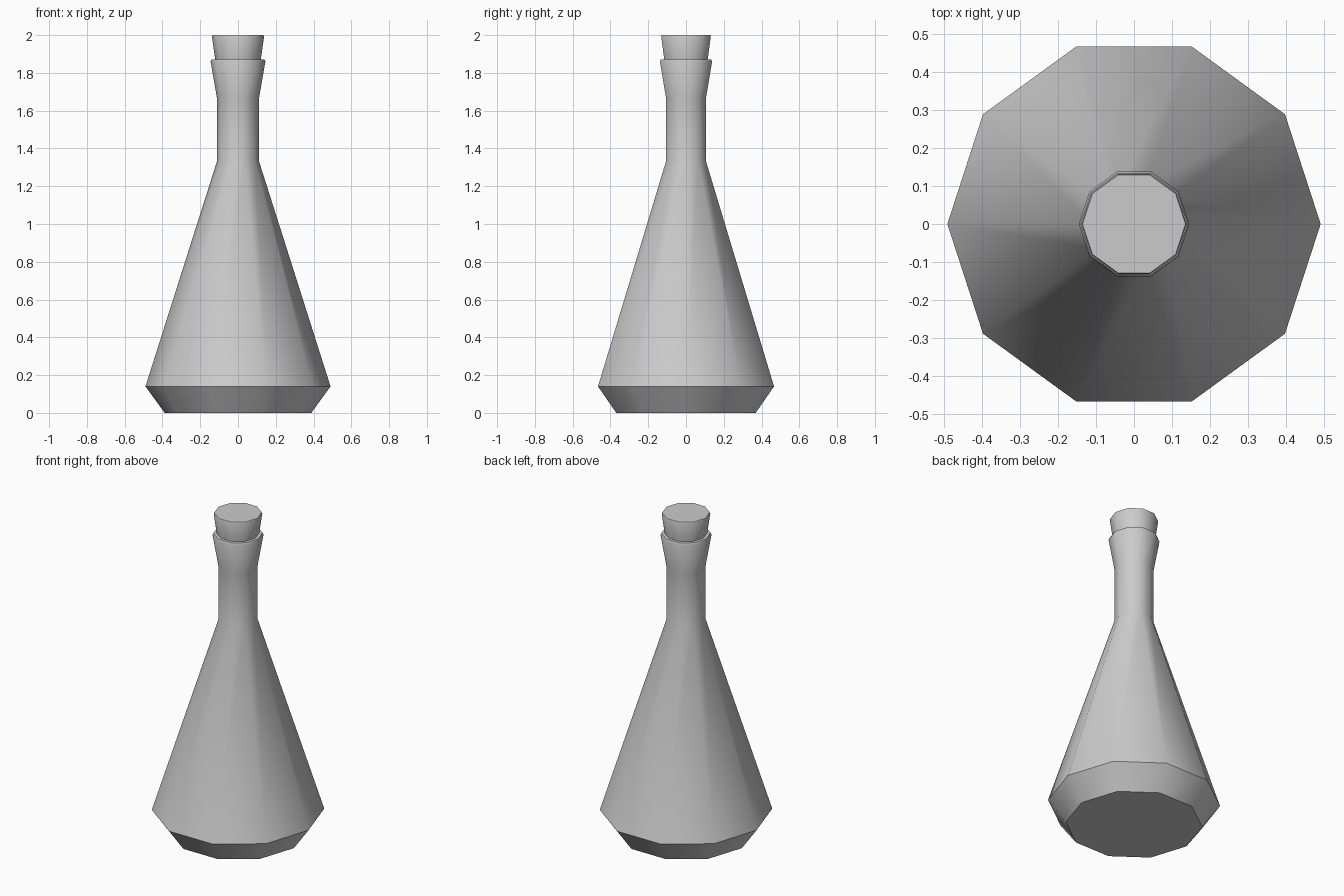
import bpy, bmesh, math

if "Cube" in bpy.data.objects:
    bpy.data.objects.remove(bpy.data.objects["Cube"])

SIDES = 10


def lathe(name, profile):
    """Closed solid from (radius, z) rings, capped at both ends."""
    bm = bmesh.new()
    rings = []
    for r, z in profile:
        rings.append([bm.verts.new((r * math.cos(math.tau * i / SIDES),
                                    r * math.sin(math.tau * i / SIDES), z))
                      for i in range(SIDES)])
    for a, b in zip(rings, rings[1:]):
        for i in range(SIDES):
            j = (i + 1) % SIDES
            bm.faces.new((a[i], a[j], b[j], b[i]))
    bm.faces.new(rings[0][::-1])
    bm.faces.new(rings[-1])
    bmesh.ops.recalc_face_normals(bm, faces=bm.faces)
    mesh = bpy.data.meshes.new(name)
    bm.to_mesh(mesh)
    bm.free()
    obj = bpy.data.objects.new(name, mesh)
    bpy.context.collection.objects.link(obj)
    bpy.ops.object.select_all(action='DESELECT')
    obj.select_set(True)
    bpy.context.view_layer.objects.active = obj
    bpy.ops.object.shade_smooth_by_angle(angle=math.radians(40))
    return obj


# Flask: chamfered base, conical body, straight neck, flared lip and recessed mouth
lathe("flask_body", [(0.388, 0), (0.49, 0.14), (0.112, 1.33), (0.112, 1.67),
                     (0.145, 1.86), (0.14, 1.872), (0.12, 1.872), (0.105, 1.76)])

# Tapered stopper seated in the mouth
lathe("stopper", [(0.106, 1.77), (0.121, 1.872), (0.138, 1.992), (0.135, 2.0)])
